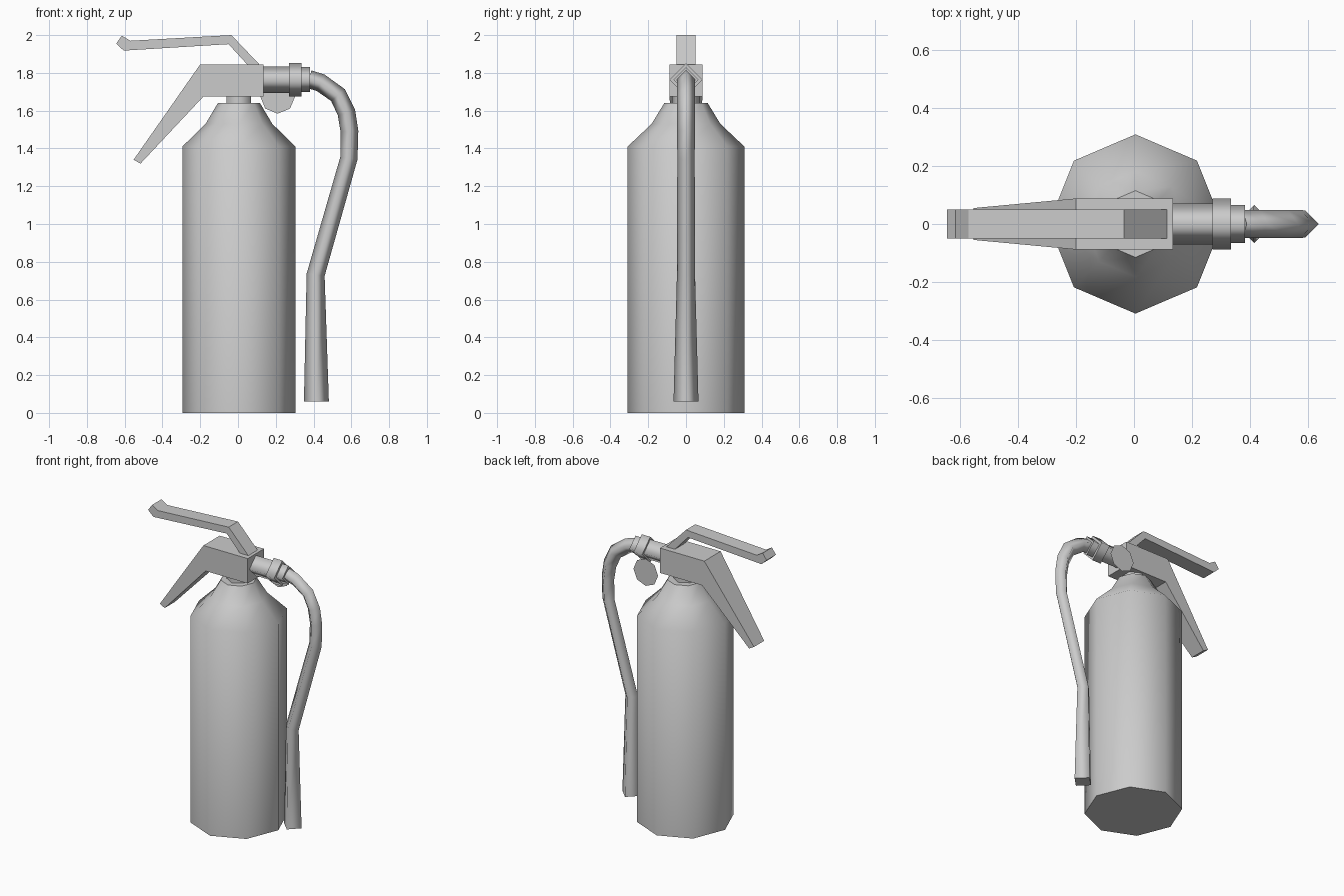
import bpy, bmesh
from math import sin, cos, pi, radians
from mathutils import Vector

cube = bpy.data.objects.get("Cube")
if cube:
    bpy.data.objects.remove(cube, do_unlink=True)

grey = bpy.data.materials.new("plain grey")
grey.use_nodes = True
colour = (0.6, 0.6, 0.6, 1)
grey.diffuse_color = colour
grey.node_tree.nodes["Principled BSDF"].inputs["Base Color"].default_value = colour


def finish(name, bm):
    """Turn a bmesh into a named grey object."""
    bmesh.ops.recalc_face_normals(bm, faces=bm.faces)
    mesh = bpy.data.meshes.new(name)
    bm.to_mesh(mesh)
    bm.free()
    mesh.materials.append(grey)
    obj = bpy.data.objects.new(name, mesh)
    bpy.context.collection.objects.link(obj)
    return obj


def loft(name, path, sides, phase=0, squash=1):
    """Sweep a polygon along (x, z, radius) points; smooth sides, sharp caps."""
    bm = bmesh.new()
    points = [Vector((x, 0, z)) for x, z, r in path]
    last = len(points) - 1
    rings = []
    for i, p in enumerate(points):
        before = (p - points[i - 1]).normalized() if i else Vector()
        after = (points[i + 1] - p).normalized() if i < last else Vector()
        t = (before + after).normalized()
        side = Vector((t.z, 0, -t.x)) * squash
        r = path[i][2]
        ring = []
        for k in range(sides):
            a = 2 * pi * k / sides + phase
            ring.append(bm.verts.new(p + r * (cos(a) * side + sin(a) * Vector((0, 1, 0)))))
        rings.append(ring)
    for low, high in zip(rings, rings[1:]):
        for k in range(sides):
            n = (k + 1) % sides
            bm.faces.new((low[k], low[n], high[n], high[k])).smooth = True
    for ring in (rings[0], rings[-1]):
        for e in bm.faces.new(ring).edges:
            e.smooth = False
    return finish(name, bm)


def plate(name, outline, width):
    """Extrude an (x, z) outline across y; width(x) gives the half width."""
    bm = bmesh.new()
    front, back = [[bm.verts.new((x, s * width(x), z)) for x, z in outline] for s in (-1, 1)]
    bm.faces.new(front)
    bm.faces.new(back)
    for k in range(len(outline)):
        n = (k + 1) % len(outline)
        bm.faces.new((front[k], front[n], back[n], back[k]))
    return finish(name, bm)


# Tank and neck
loft("tank", [(0.005, 0, 0.309), (0.005, 1.41, 0.309), (0.005, 1.53, 0.182),
              (0.005, 1.64, 0.115)], 8, squash=0.97)
loft("neck", [(0.005, 1.62, 0.075), (0.005, 1.7, 0.075)], 6, phase=radians(30))

# Valve block with the fixed lower handle
plate("lower_handle", [(-0.2, 1.845), (0.135, 1.845), (0.135, 1.675), (-0.183, 1.675),
                       (-0.516, 1.32), (-0.553, 1.34)],
      lambda x: 0.088 if x > -0.3 else 0.055)

# Squeeze lever
plate("upper_lever", [(-0.645, 1.955), (-0.615, 1.997), (-0.57, 1.97), (-0.035, 2.0),
                      (0.115, 1.843), (0.115, 1.8), (0.09, 1.8), (-0.05, 1.952),
                      (-0.605, 1.918)],
      lambda x: 0.05)

# Hose connector
for name, start, end, radius in (("outlet", 0.13, 0.275, 0.07),
                                 ("collar", 0.27, 0.335, 0.088),
                                 ("hose_fitting", 0.33, 0.382, 0.066)):
    loft(name, [(start, 1.764, radius), (end, 1.764, radius)], 4)

# Hose and nozzle in one sweep
loft("hose", [(0.375, 1.767, 0.048), (0.437, 1.748, 0.048), (0.53, 1.682, 0.048),
              (0.574, 1.59, 0.048), (0.59, 1.491, 0.047), (0.587, 1.348, 0.046),
              (0.411, 0.731, 0.048), (0.415, 0.06, 0.066)], 4)

# Thin gauge disc behind the outlet
bm = bmesh.new()
bm.faces.new([bm.verts.new((0.21 + 0.093 * cos(k * pi / 4), 0.135, 1.677 + 0.093 * sin(k * pi / 4)))
              for k in range(8)])
finish("gauge", bm)
